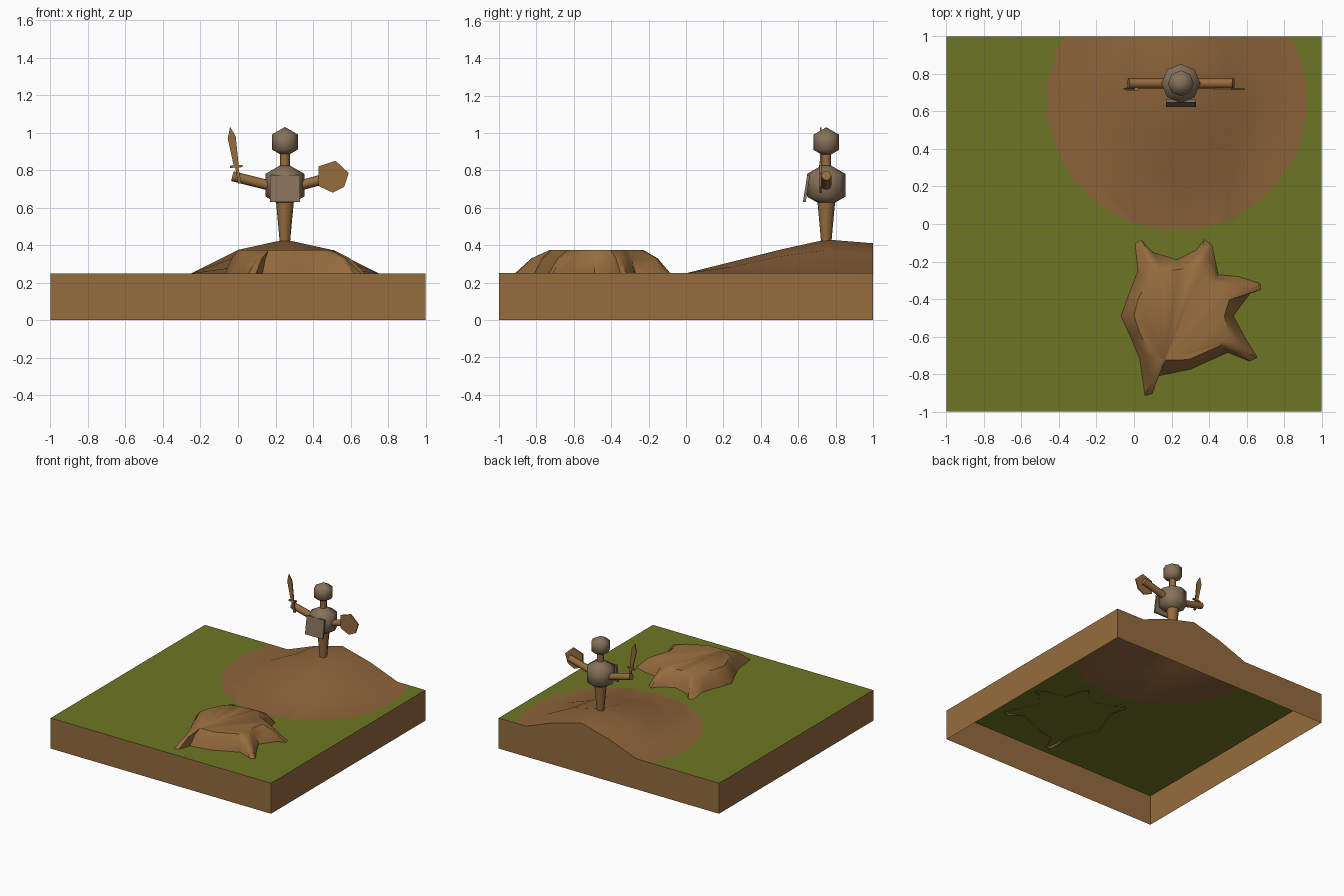
import bpy, bmesh, math
from mathutils import Vector

if "Cube" in bpy.data.objects:
    bpy.data.objects.remove(bpy.data.objects["Cube"])


def material(name, rgb):
    m = bpy.data.materials.new(name)
    m.diffuse_color = (*rgb, 1)
    m.use_nodes = True
    m.node_tree.nodes["Principled BSDF"].inputs["Base Color"].default_value = m.diffuse_color
    return m


BROWN = material("wood_brown", (0.305, 0.150, 0.047))
EARTH = material("hill_earth", (0.263, 0.126, 0.042))
GREEN = material("grass_green", (0.155, 0.182, 0.017))
GREY = material("stone_grey", (0.235, 0.165, 0.100))


def finish(name, bm, mats, angle=None):
    mesh = bpy.data.meshes.new(name)
    bm.to_mesh(mesh)
    bm.free()
    ob = bpy.data.objects.new(name, mesh)
    bpy.context.collection.objects.link(ob)
    for m in mats:
        mesh.materials.append(m)
    if angle:
        bpy.ops.object.select_all(action='DESELECT')
        ob.select_set(True)
        bpy.context.view_layer.objects.active = ob
        bpy.ops.object.shade_smooth_by_angle(angle=math.radians(angle))
    return ob


# Terrain: coarse grid with a hill that runs into the back edge
HILL = {0.25: (0.285, 0.3125), 0.5: (0.34, 0.375),
        0.75: (0.375, 0.43), 1.0: (0.345, 0.41)}


def height(x, y):
    d = abs(x - 0.25)
    if y in HILL and d < 0.3:
        return HILL[y][1 if d < 0.1 else 0]
    return 0.25


N = 8
co = [-1 + 2 * i / N for i in range(N + 1)]
bm = bmesh.new()
grid = [[bm.verts.new((x, y, height(x, y))) for x in co] for y in co]
for j in range(N):
    for i in range(N):
        bm.faces.new((grid[j][i], grid[j][i + 1], grid[j + 1][i + 1], grid[j + 1][i]))
bmesh.ops.triangulate(bm, faces=bm.faces[:])

# Round bare-earth patch cut into the grass
centre, radius, sides = Vector((0.23, 0.66, 0)), 0.69, 24
planes = []
for k in range(sides):
    a = 2 * math.pi * k / sides
    n = Vector((math.cos(a), math.sin(a), 0))
    planes.append((centre + n * radius, n))
for p, n in planes:
    bmesh.ops.bisect_plane(bm, geom=bm.verts[:] + bm.edges[:] + bm.faces[:],
                           dist=1e-5, plane_co=p, plane_no=n)
for f in bm.faces:
    c = f.calc_center_median()
    f.material_index = 1 if all((c - p).dot(n) < 0 for p, n in planes) else 0
finish("terrain", bm, [GREEN, EARTH], 40)

# Skirt walls around the terrain, open underneath
bm = bmesh.new()
rim = ([(x, -1.0) for x in co[:-1]] + [(1.0, y) for y in co[:-1]]
       + [(x, 1.0) for x in co[:0:-1]] + [(-1.0, y) for y in co[:0:-1]])
low = [bm.verts.new((x, y, 0)) for x, y in rim]
top = [bm.verts.new((x, y, height(x, y))) for x, y in rim]
for i in range(len(rim)):
    j = (i + 1) % len(rim)
    bm.faces.new((low[i], low[j], top[j], top[i]))
finish("ground_walls", bm, [BROWN])

# Flat-topped mound with five root-like points; third value marks a tip
outline = [(0.05, -0.93, 1), (0.09, -0.92, 1), (0.13, -0.81, 0), (0.30, -0.775, 0),
           (0.50, -0.685, 0), (0.63, -0.74, 1), (0.67, -0.72, 1), (0.60, -0.62, 0),
           (0.53, -0.49, 0), (0.62, -0.37, 0), (0.69, -0.345, 1), (0.69, -0.315, 1),
           (0.56, -0.28, 0), (0.45, -0.27, 0), (0.42, -0.10, 1), (0.38, -0.07, 1),
           (0.33, -0.14, 0), (0.23, -0.19, 0), (0.10, -0.15, 0), (0.03, -0.07, 1),
           (0.00, -0.09, 1), (0.02, -0.25, 0), (-0.03, -0.38, 0), (-0.07, -0.49, 0),
           (-0.02, -0.60, 0), (0.03, -0.72, 0)]
bm = bmesh.new()
mid_c = Vector((0.26, -0.485, 0))
rings = [[], [], []]
for x, y, tip in outline:
    base = Vector((x, y, 0))
    d = base - mid_c
    crown = mid_c + d.normalized() * min(0.26, d.length * 0.82)
    mid = crown.lerp(base, 0.5)
    for ring, p, z in zip(rings, (base, mid, crown), (0.235 if tip else 0.248, 0.33, 0.375)):
        ring.append(bm.verts.new((p.x, p.y, z)))
count = len(outline)
for a, b in zip(rings, rings[1:]):
    for i in range(count):
        j = (i + 1) % count
        bm.faces.new((a[i], a[j], b[j], b[i]))
bm.faces.new(rings[2])
finish("rooted_mound", bm, [BROWN], 50)


# Figure helpers
CX, CY = 0.25, 0.75


def rod(name, a, b, r1, r2, mat, segs=8):
    a, b = Vector(a), Vector(b)
    bm = bmesh.new()
    bmesh.ops.create_cone(bm, cap_ends=True, segments=segs, radius1=r1, radius2=r2,
                          depth=(b - a).length)
    bm.transform(Vector((b - a)).to_track_quat('Z', 'Y').to_matrix().to_4x4())
    bmesh.ops.translate(bm, verts=bm.verts, vec=(a + b) / 2)
    return finish(name, bm, [mat], 50)


def ball(name, z, r):
    bm = bmesh.new()
    bmesh.ops.create_uvsphere(bm, u_segments=8, v_segments=3, radius=r)
    for v in bm.verts:
        if abs(v.co.z) < r * 0.99:      # rings at 30 degrees, hexagonal outline
            v.co.z = math.copysign(r * 0.5, v.co.z)
    bmesh.ops.translate(bm, verts=bm.verts, vec=(CX, CY, z))
    return finish(name, bm, [GREY], 75)


def plate(name, pts, y0, y1, mat, lean=0.0):
    bm = bmesh.new()
    z0 = min(z for _, z in pts)
    f = [bm.verts.new((x, y0 + lean * (z - z0), z)) for x, z in pts]
    b = [bm.verts.new((x, y1 + lean * (z - z0), z)) for x, z in pts]
    bm.faces.new(f)
    bm.faces.new(b[::-1])
    for i in range(len(pts)):
        j = (i + 1) % len(pts)
        bm.faces.new((f[i], b[i], b[j], f[j]))
    bmesh.ops.recalc_face_normals(bm, faces=bm.faces[:])
    return finish(name, bm, [mat])


# Body on a single tapered post
rod("leg_post", (CX, CY, 0.40), (CX, CY, 0.64), 0.026, 0.048, BROWN)
ball("torso", 0.72, 0.12)
rod("neck", (CX, CY, 0.81), (CX, CY, 0.90), 0.026, 0.026, BROWN)
ball("head", 0.95, 0.08)
plate("chest_plate", [(0.17, 0.63), (0.33, 0.63), (0.33, 0.775), (0.17, 0.775)],
      0.625, 0.64, GREY, 0.16)

# Arms
rod("sword_arm", (0.20, CY, 0.71), (-0.03, CY, 0.768), 0.027, 0.027, BROWN)
rod("shield_arm", (0.30, CY, 0.71), (0.53, CY, 0.772), 0.027, 0.027, BROWN)

# Shield and sword
plate("shield", [(0.43, 0.715), (0.505, 0.68), (0.565, 0.71), (0.59, 0.785),
                 (0.52, 0.85), (0.43, 0.82)], 0.715, 0.725, BROWN)
plate("sword_blade", [(-0.022, 0.82), (0.004, 0.82), (-0.012, 0.98), (-0.042, 1.03),
                      (-0.055, 0.97)], 0.716, 0.724, BROWN)
plate("sword_guard", [(-0.042, 0.812), (0.025, 0.816), (0.025, 0.828), (-0.042, 0.824)],
      0.712, 0.728, BROWN)
plate("sword_grip", [(0.0, 0.73), (0.018, 0.73), (0.002, 0.82), (-0.016, 0.82)],
      0.714, 0.726, BROWN)
